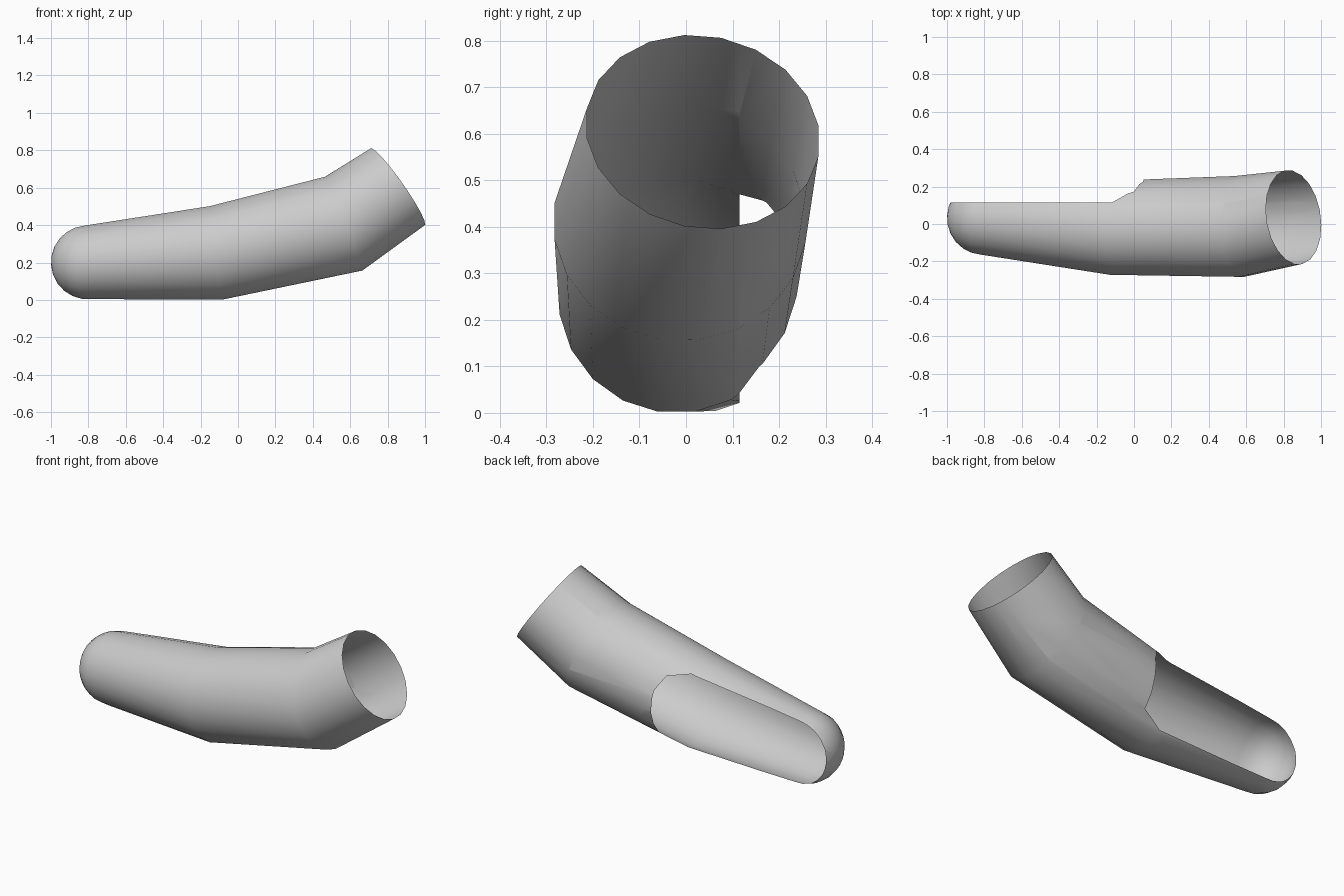
import bpy, bmesh, math
from mathutils import Vector

if "Cube" in bpy.data.objects:
    bpy.data.objects.remove(bpy.data.objects["Cube"])

SIDES = 20
Y_CUT = 0.115


def add_ring(bm, center, normal, radius):
    n = Vector(normal).normalized()
    u = (Vector((0, 1, 0)) - n * n.y).normalized()
    v = n.cross(u)
    ring = []
    for i in range(SIDES):
        a = 2 * math.pi * (i + 0.5) / SIDES
        ring.append(bm.verts.new(Vector(center) + radius * (u * math.cos(a) + v * math.sin(a))))
    return ring


bm = bmesh.new()

# Rounded end cap: rings of a hemisphere
cap_center = Vector((-0.8, 0.033, 0.201))
cap_axis = Vector((0.99, -0.07, 0.09)).normalized()
cap_radius = 0.2
tip = bm.verts.new(cap_center - cap_axis * cap_radius)
rings = []
for k in range(1, 7):
    a = math.pi / 2 * k / 6
    rings.append(add_ring(bm, cap_center - cap_axis * cap_radius * math.cos(a),
                          cap_axis, cap_radius * math.sin(a)))

# Bent tube sections: center, normal, radius
for center, normal, radius in [
    ((-0.115, -0.02, 0.252), (0.99, -0.03, 0.14), 0.255),
    ((0.565, -0.013, 0.408), (0.93, 0.04, 0.37), 0.273),
    ((0.853, 0.036, 0.604), (0.81, 0.13, 0.57), 0.254),
]:
    rings.append(add_ring(bm, center, normal, radius))

for i in range(SIDES):
    j = (i + 1) % SIDES
    bm.faces.new((tip, rings[0][j], rings[0][i]))
    for a, b in zip(rings, rings[1:]):
        bm.faces.new((a[i], a[j], b[j], b[i]))
bmesh.ops.recalc_face_normals(bm, faces=bm.faces[:])

# Side opening: split along a convex outline (x, z), then remove the inside
outline = [(-0.106, 0.468), (0.0, 0.452), (0.048, 0.37), (0.06, 0.244), (0.06, 0.1), (-0.057, 0.05)]
planes = [(Vector((0, Y_CUT, 0)), Vector((0, 1, 0)))]
for (x0, z0), (x1, z1) in zip(outline, outline[1:]):
    planes.append((Vector((x0, 0, z0)), Vector((z1 - z0, 0, x0 - x1)).normalized()))


def inside(p, margin=-1e-4):
    return all((p - co).dot(no) > margin for co, no in planes)


for co, no in planes:
    # only split the faces on the back side near the opening
    faces = [f for f in bm.faces if max(v.co.y for v in f.verts) > Y_CUT - 1e-5]
    geom = set(faces)
    for f in faces:
        geom.update(f.edges)
        geom.update(f.verts)
    bmesh.ops.bisect_plane(bm, geom=list(geom), dist=1e-5, plane_co=co, plane_no=no)
opening = [f for f in bm.faces if inside(f.calc_center_median())]
bmesh.ops.delete(bm, geom=opening, context='FACES')

mesh = bpy.data.meshes.new("sleeve_shell")
bm.to_mesh(mesh)
bm.free()
shell = bpy.data.objects.new("sleeve_shell", mesh)
bpy.context.collection.objects.link(shell)
bpy.context.view_layer.objects.active = shell
shell.select_set(True)
bpy.ops.object.shade_smooth_by_angle(angle=math.radians(40))
